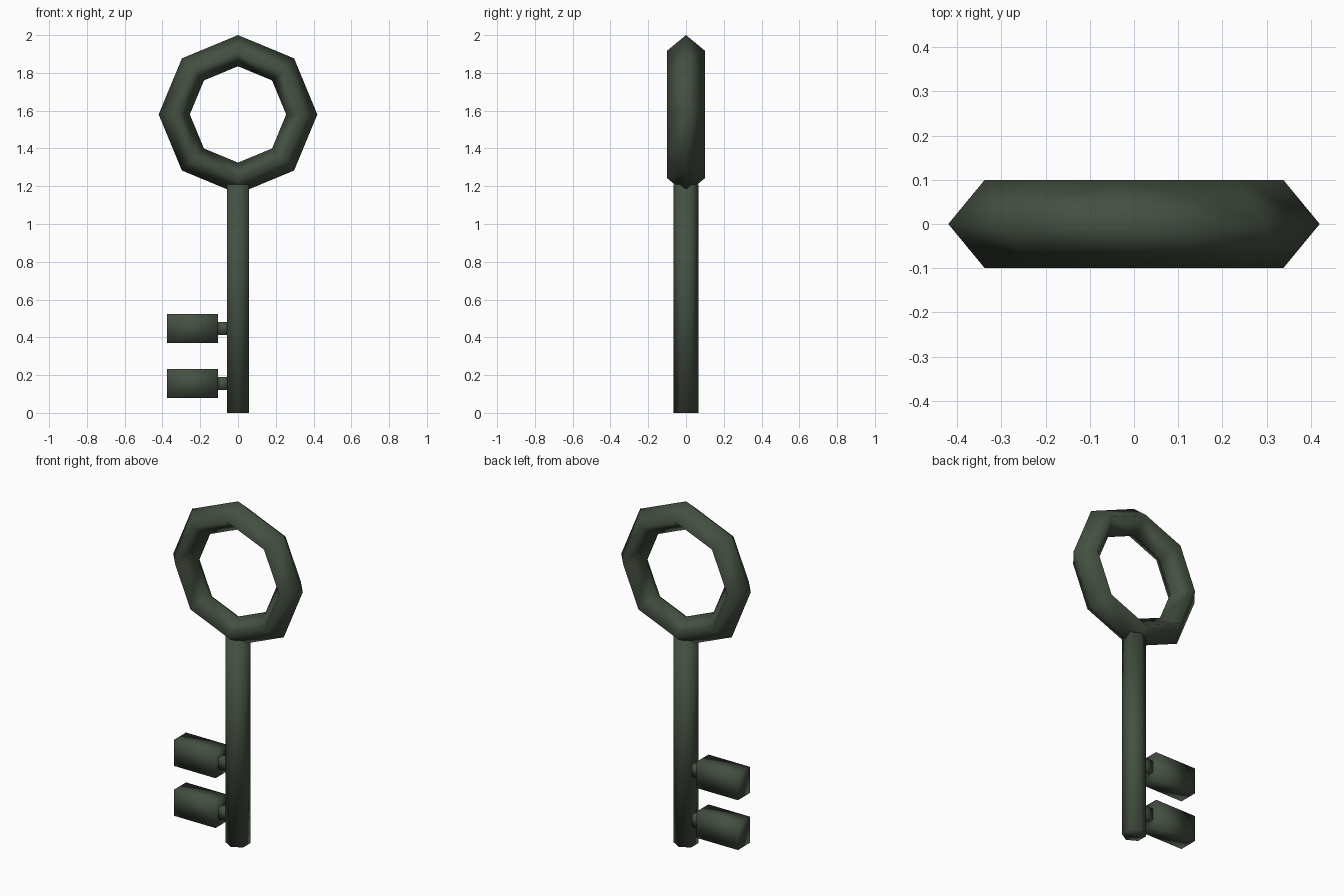
import bpy, bmesh, math
from mathutils import Matrix

if "Cube" in bpy.data.objects:
    bpy.data.objects.remove(bpy.data.objects["Cube"])

metal = bpy.data.materials.new("dark green metal")
metal.diffuse_color = (0.058, 0.080, 0.054, 1)
metal.use_nodes = True
metal.node_tree.nodes["Principled BSDF"].inputs["Base Color"].default_value = metal.diffuse_color


def finish(name, bm):
    bmesh.ops.recalc_face_normals(bm, faces=bm.faces)
    for f in bm.faces:
        f.smooth = True
    mesh = bpy.data.meshes.new(name)
    bm.to_mesh(mesh)
    bm.free()
    mesh.materials.append(metal)
    obj = bpy.data.objects.new(name, mesh)
    bpy.context.collection.objects.link(obj)
    return obj


def box(name, x0, x1, depth, z0, z1):
    bm = bmesh.new()
    m = Matrix.Translation(((x0 + x1) / 2, 0, (z0 + z1) / 2)) @ Matrix.Diagonal((x1 - x0, depth, z1 - z0, 1))
    bmesh.ops.create_cube(bm, size=1, matrix=m)
    return finish(name, bm)


# Bow: eight-sided ring with a diamond cross-section (radius, y)
section = [(0.42, 0), (0.3375, 0.1), (0.255, 0), (0.3375, -0.1)]
bm = bmesh.new()
loops = []
for i in range(8):
    a = math.tau * i / 8
    loops.append([bm.verts.new((r * math.cos(a), y, 1.58 + r * math.sin(a))) for r, y in section])
for i in range(8):
    p, q = loops[i], loops[(i + 1) % 8]
    for j in range(4):
        k = (j + 1) % 4
        bm.faces.new((p[j], p[k], q[k], q[j]))
finish("bow_ring", bm)

# Shaft: hexagonal rod with corners towards front and back
bm = bmesh.new()
bmesh.ops.create_cone(bm, cap_ends=True, segments=6, radius1=0.066, radius2=0.066, depth=1.21,
                      matrix=Matrix.Translation((0, 0, 0.605)) @ Matrix.Rotation(math.pi / 2, 4, 'Z'))
shaft = finish("shaft", bm)
# keep the corners on the y axis whatever the start angle of the primitive
if max(v.co.y for v in shaft.data.vertices) < 0.063:
    shaft.data.transform(Matrix.Rotation(math.pi / 6, 4, 'Z'))

# Teeth, each on a narrow neck
for label, z in (("upper", 0.447), ("lower", 0.155)):
    box(label + "_tooth", -0.375, -0.107, 0.11, z - 0.077, z + 0.077)
    box(label + "_neck", -0.11, -0.04, 0.055, z - 0.035, z + 0.035)
